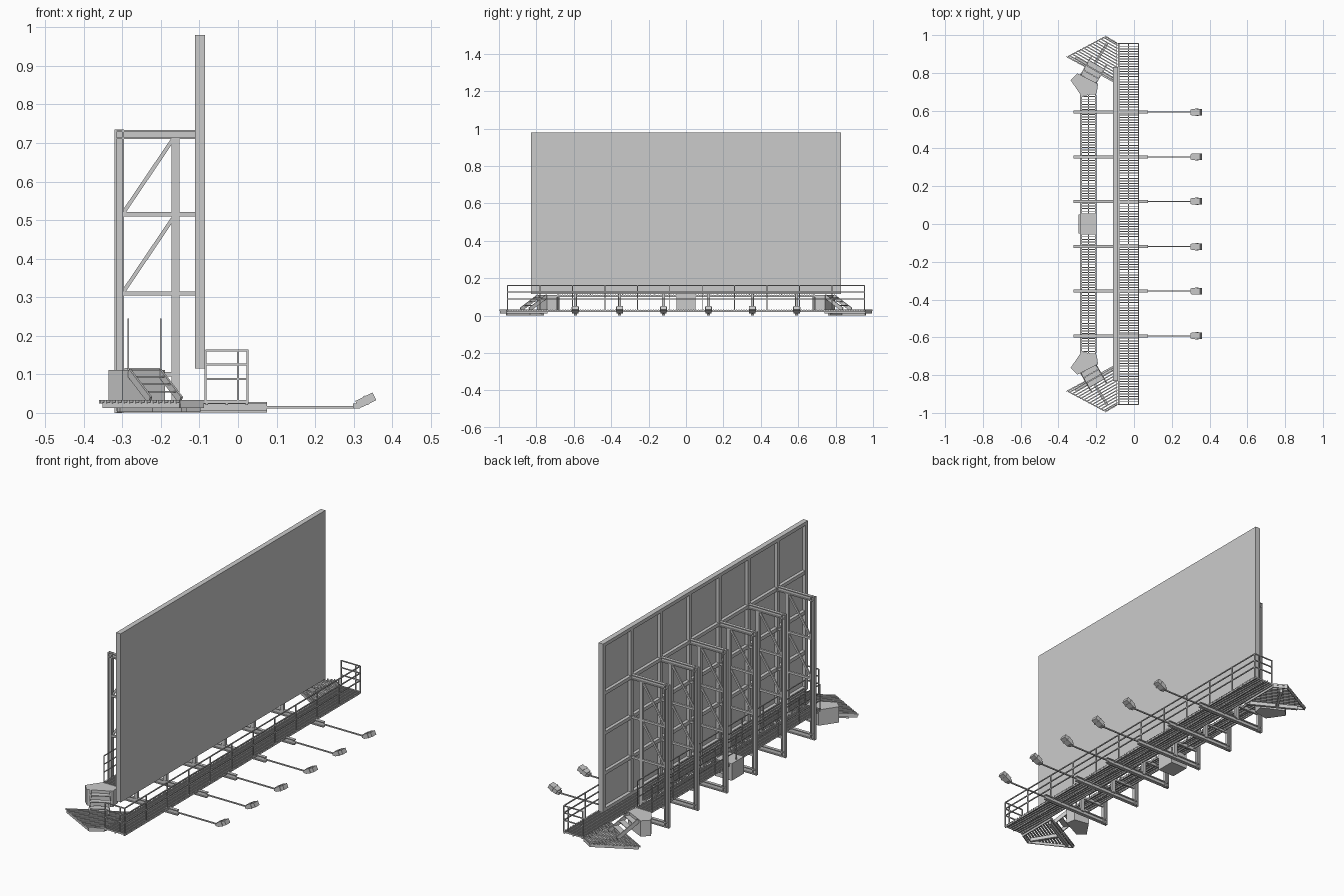
import bpy, bmesh, math
from mathutils import Vector, Matrix

if "Cube" in bpy.data.objects:
    bpy.data.objects.remove(bpy.data.objects["Cube"])

TRUSS_Y = [s * y for s in (-1, 1) for y in (0.12, 0.355, 0.592)]


def finish(name, bm):
    bmesh.ops.recalc_face_normals(bm, faces=bm.faces)
    me = bpy.data.meshes.new(name)
    bm.to_mesh(me)
    bm.free()
    ob = bpy.data.objects.new(name, me)
    bpy.context.collection.objects.link(ob)
    return ob


def box(bm, x0, x1, y0, y1, z0, z1):
    m = Matrix.Translation(((x0 + x1) / 2, (y0 + y1) / 2, (z0 + z1) / 2))
    bmesh.ops.create_cube(bm, size=1, matrix=m @ Matrix.Diagonal((x1 - x0, y1 - y0, z1 - z0, 1)))


def bar(bm, p, q, w, h, up=(0, 0, 1)):
    # box from p to q, w wide sideways and h deep along up
    p, q = Vector(p), Vector(q)
    d = (q - p).normalized()
    up = Vector(up)
    if abs(d.dot(up)) > 0.99:
        up = Vector((1, 0, 0))
    s = up.cross(d).normalized()
    u = d.cross(s)
    m = Matrix((d, s, u)).transposed().to_4x4()
    m.translation = (p + q) / 2
    bmesh.ops.create_cube(bm, size=1, matrix=m @ Matrix.Diagonal(((q - p).length, w, h, 1)))


def ibeam(bm, p, q, w, h, t=0.005):
    # web with two flanges
    p, q = Vector(p), Vector(q)
    off = Vector((1, 0, 0)) if abs((q - p).normalized().z) > 0.9 else Vector((0, 0, 1))
    bar(bm, p, q, 0.004, h - t)
    for s in (-1, 1):
        o = off * s * (h - t) / 2
        bar(bm, p + o, q + o, w, t)


def prism(bm, pts, z0, z1):
    f = bm.faces.new([bm.verts.new((x, y, z0)) for x, y in pts])
    r = bmesh.ops.extrude_face_region(bm, geom=[f])
    bmesh.ops.translate(bm, vec=(0, 0, z1 - z0), verts=[v for v in r["geom"] if isinstance(v, bmesh.types.BMVert)])


def mirror_y(ob):
    # bakes a copy on the -y side
    bm = bmesh.new()
    bm.from_mesh(ob.data)
    bmesh.ops.scale(bm, vec=(1, -1, 1), verts=bm.verts)
    bmesh.ops.reverse_faces(bm, faces=bm.faces)
    return finish(ob.name + "_mirrored", bm)


# display panel: thin sheet with a frame grid on the back
bm = bmesh.new()
box(bm, -0.093, -0.085, -0.83, 0.83, 0.115, 0.98)
finish("display_sheet", bm)
bm = bmesh.new()
for y in TRUSS_Y:
    box(bm, -0.110, -0.0925, y - 0.009, y + 0.009, 0.125, 0.97)
for y in (-0.82, 0.82):
    box(bm, -0.111, -0.0925, y - 0.01, y + 0.01, 0.115, 0.98)
for z in (0.31, 0.515, 0.72):
    box(bm, -0.1095, -0.0925, -0.825, 0.825, z - 0.009, z + 0.009)
for z in (0.124, 0.971):
    box(bm, -0.111, -0.0925, -0.83, 0.83, z - 0.009, z + 0.009)
finish("panel_back_frame", bm)

# support trusses
for i, y in enumerate(TRUSS_Y):
    bm = bmesh.new()
    ibeam(bm, (-0.308, y, 0), (-0.308, y, 0.735), 0.016, 0.024)
    ibeam(bm, (-0.32, y, 0.722), (-0.11, y, 0.722), 0.016, 0.024)
    ibeam(bm, (-0.32, y, 0.015), (0.075, y, 0.015), 0.016, 0.027)
    bar(bm, (-0.162, y, 0.02), (-0.162, y, 0.712), 0.014, 0.02)
    for z in (0.1, 0.31, 0.515):
        bar(bm, (-0.3, y, z), (-0.11 if z > 0.2 else -0.165, y, z), 0.01, 0.011)
    for z in (0.315, 0.52):
        bar(bm, (-0.297, y, z), (-0.17, y, z + 0.188), 0.007, 0.01)
    finish(f"truss_{i + 1}", bm)


# slatted walkways
def walkway(name, x0, x1, ymax, z, depth):
    bm = bmesh.new()
    n = round(2 * ymax / 0.0135)
    for k in range(n + 1):
        y = -ymax + 0.0025 + k * (2 * ymax - 0.005) / n
        box(bm, x0, x1, y - 0.0025, y + 0.0025, z - 0.008, z)
    for x in (x0 + 0.004, (x0 + x1) / 2, x1 - 0.004):
        box(bm, x - 0.003, x + 0.003, -ymax, ymax, z - depth, z - 0.004)
    finish(name, bm)


walkway("front_walkway", -0.085, 0.027, 0.957, 0.033, 0.013)
walkway("rear_walkway", -0.283, -0.2, 0.69, 0.114, 0.013)

# front railing with returns at both ends
bm = bmesh.new()
for z in (0.088, 0.126, 0.162):
    bar(bm, (0.025, -0.955, z), (0.025, 0.955, z), 0.005, 0.005)
    for y in (-0.955, 0.955):
        bar(bm, (-0.084, y, z), (0.025, y, z), 0.005, 0.005)
for k in range(12):
    y = -0.955 + k * 1.91 / 11
    bar(bm, (0.025, y, 0.025), (0.025, y, 0.163), 0.005, 0.005)
for y in (-0.955, 0.955):
    for x in (-0.084, 0.0):
        bar(bm, (x, y, 0.025), (x, y, 0.163), 0.005, 0.005)
finish("front_railing", bm)

# rear railings
bm = bmesh.new()
for x in (-0.285, -0.2):
    for z in (0.16, 0.2, 0.243):
        bar(bm, (x, -0.68, z), (x, 0.68, z), 0.004, 0.004)
    for k in range(9):
        y = -0.68 + k * 0.17
        bar(bm, (x, y, 0.105), (x, y, 0.245), 0.004, 0.004)
finish("rear_railing", bm)

# centre equipment box
bm = bmesh.new()
box(bm, -0.295, -0.2, -0.05, 0.05, 0.03, 0.117)
finish("centre_box", bm)

# end landing boxes
bm = bmesh.new()
prism(bm, [(-0.336, 0.762), (-0.278, 0.677), (-0.198, 0.69), (-0.19, 0.742), (-0.3, 0.797)], 0.03, 0.111)
mirror_y(finish("landing_box", bm))

# angled end platforms: slats run across the stair direction, clipped to the outline
along = Vector((0.5, 0.866, 0))
across = Vector((0.866, -0.5, 0))
outline = [Vector((x, y, 0)) for x, y in ((-0.36, 0.885), (-0.087, 0.735), (-0.087, 0.96), (-0.15, 0.997))]
bm = bmesh.new()
c = Vector((-0.2, 0.86, 0.029))
for k in range(-14, 15):
    p = c + along * k * 0.0145
    bar(bm, p - across * 0.3, p + across * 0.3, 0.006, 0.008)
for a, b in zip(outline, outline[1:] + outline[:1]):
    n = Vector((b.y - a.y, a.x - b.x, 0))
    r = bmesh.ops.bisect_plane(bm, geom=bm.verts[:] + bm.edges[:] + bm.faces[:], plane_co=a, plane_no=n, clear_outer=True)
    bmesh.ops.holes_fill(bm, edges=[e for e in r["geom_cut"] if isinstance(e, bmesh.types.BMEdge)], sides=8)
mirror_y(finish("end_platform", bm))

# platform rim and under-beams
bm = bmesh.new()
mid = sum(outline, Vector()) / 4
inner = [v.lerp(mid, 0.05) for v in outline]
for a, b in zip(inner, inner[1:] + inner[:1]):
    bar(bm, a + Vector((0, 0, 0.02)), b + Vector((0, 0, 0.02)), 0.005, 0.015)
for a, b in (((-0.31, 0.88), (-0.1, 0.765)), ((-0.14, 0.96), (-0.22, 0.83))):
    bar(bm, (*a, 0.011), (*b, 0.011), 0.014, 0.018)
mirror_y(finish("end_platform_beams", bm))

# short stairs from platform to landing
bm = bmesh.new()
top, low = Vector((-0.243, 0.765, 0.105)), Vector((-0.188, 0.86, 0.033))
for s in (-1, 1):
    bar(bm, top + across * s * 0.046, low + across * s * 0.046, 0.006, 0.02)
for k in (0.15, 0.42, 0.7):
    p = top.lerp(low, k)
    bar(bm, p - across * 0.046, p + across * 0.046, 0.028, 0.004)
mirror_y(finish("stairs", bm))

# floodlights on long arms
for i, y in enumerate(TRUSS_Y):
    bm = bmesh.new()
    bar(bm, (0.06, y, 0.015), (0.31, y, 0.015), 0.006, 0.006)
    box(bm, 0.298, 0.316, y - 0.014, y + 0.014, 0.011, 0.024)
    a, b = Vector((0.309, y, 0.021)), Vector((0.354, y, 0.043))
    bar(bm, a, b, 0.034, 0.022)
    bar(bm, a.lerp(b, 0.45), a.lerp(b, 0.6), 0.039, 0.025)
    finish(f"floodlight_{i + 1}", bm)
